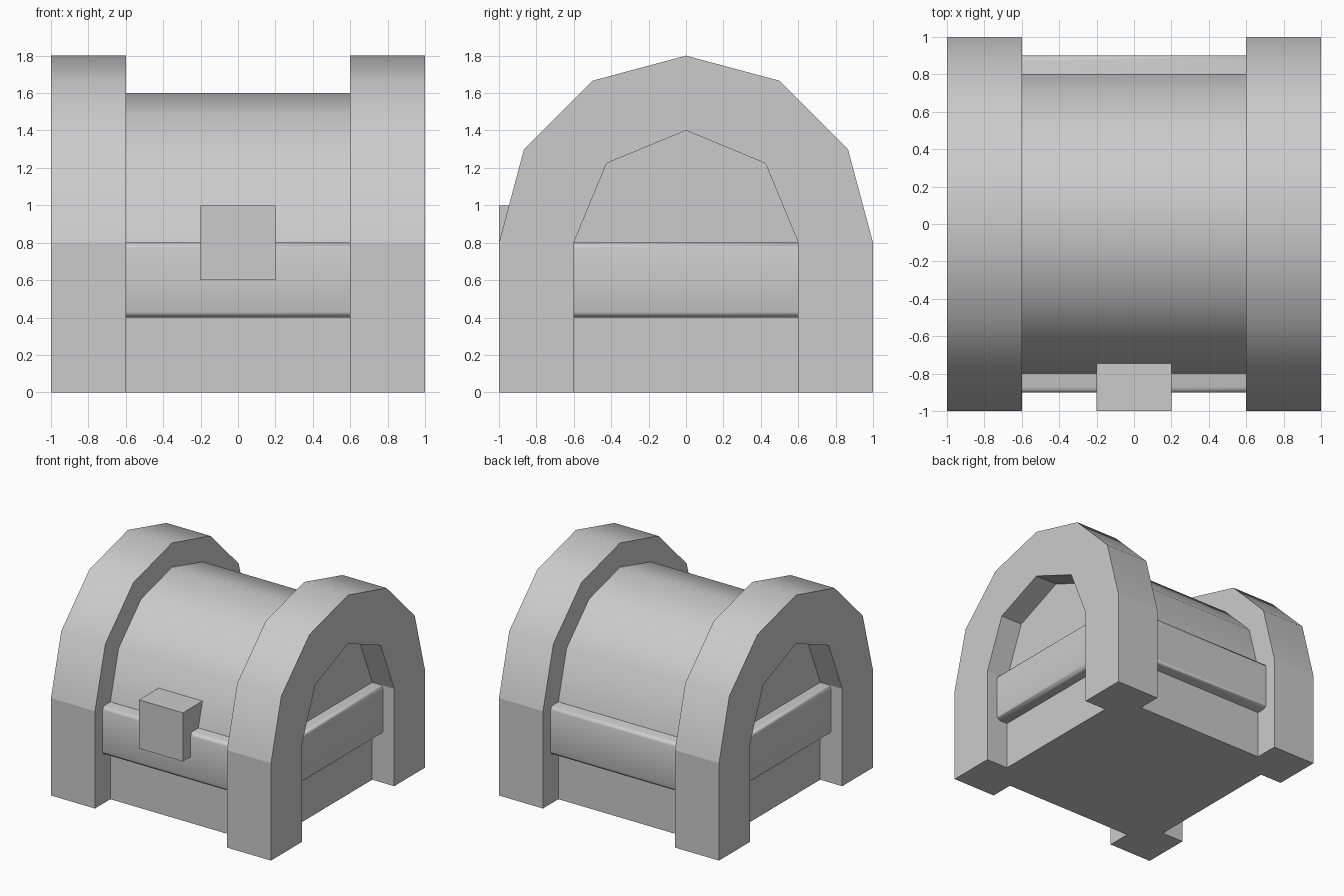
import bpy, bmesh
from math import sin, cos, pi, radians

if "Cube" in bpy.data.objects:
    bpy.data.objects.remove(bpy.data.objects["Cube"])


def arc(r, n, z=0.8):
    """Half-circle of (y, z) points from -y over the top to +y."""
    return [(-r * cos(pi * i / n), z + r * sin(pi * i / n)) for i in range(n + 1)]


def finish(bm, name, limit, seam=None):
    """Smooth shading with sharp edges above the limit and along the seam height."""
    bmesh.ops.recalc_face_normals(bm, faces=bm.faces)
    for f in bm.faces:
        f.smooth = True
    for e in bm.edges:
        on_seam = seam is not None and all(abs(v.co.z - seam) < 1e-4 for v in e.verts)
        e.smooth = not on_seam and e.calc_face_angle(0) < radians(limit)
    me = bpy.data.meshes.new(name)
    bm.to_mesh(me)
    bm.free()
    ob = bpy.data.objects.new(name, me)
    bpy.context.collection.objects.link(ob)
    return ob


def prism(name, profile, x0, x1):
    """Extrude a (y, z) profile along x."""
    bm = bmesh.new()
    face = bm.faces.new([bm.verts.new((x0, y, z)) for y, z in profile])
    geo = bmesh.ops.extrude_face_region(bm, geom=[face], use_keep_orig=True)["geom"]
    verts = [g for g in geo if isinstance(g, bmesh.types.BMVert)]
    bmesh.ops.translate(bm, verts=verts, vec=(x1 - x0, 0, 0))
    return finish(bm, name, 35, seam=0.8)


def box(name, lo, hi, bevel=0):
    bm = bmesh.new()
    bmesh.ops.create_cube(bm, size=1)
    for v in bm.verts:
        v.co = [(a + b) / 2 + c * (b - a) for a, b, c in zip(lo, hi, v.co)]
    if bevel:
        rims = [e for e in bm.edges if abs(e.verts[0].co.z - e.verts[1].co.z) < 1e-4]
        bmesh.ops.bevel(bm, geom=rims, offset=bevel, segments=2, profile=0.5, affect='EDGES')
    return finish(bm, name, 50)


# Chest body with rounded lid
prism("chest_body", [(-0.8, 0)] + arc(0.8, 6) + [(0.8, 0)], -0.8, 0.8)

# End arches with legs
arch = ([(-1, 0)] + arc(1, 6) + [(1, 0), (0.6, 0)]
        + arc(0.6, 4)[::-1] + [(-0.6, 0)])
for side, x in (("left", -1), ("right", 0.6)):
    prism(side + "_arch", arch, x, x + 0.4)

# Rim band around the body
box("rim_band", (-0.9, -0.9, 0.4), (0.9, 0.9, 0.8), 0.03)

# Front latch
box("latch", (-0.2, -1, 0.6), (0.2, -0.7, 1))
